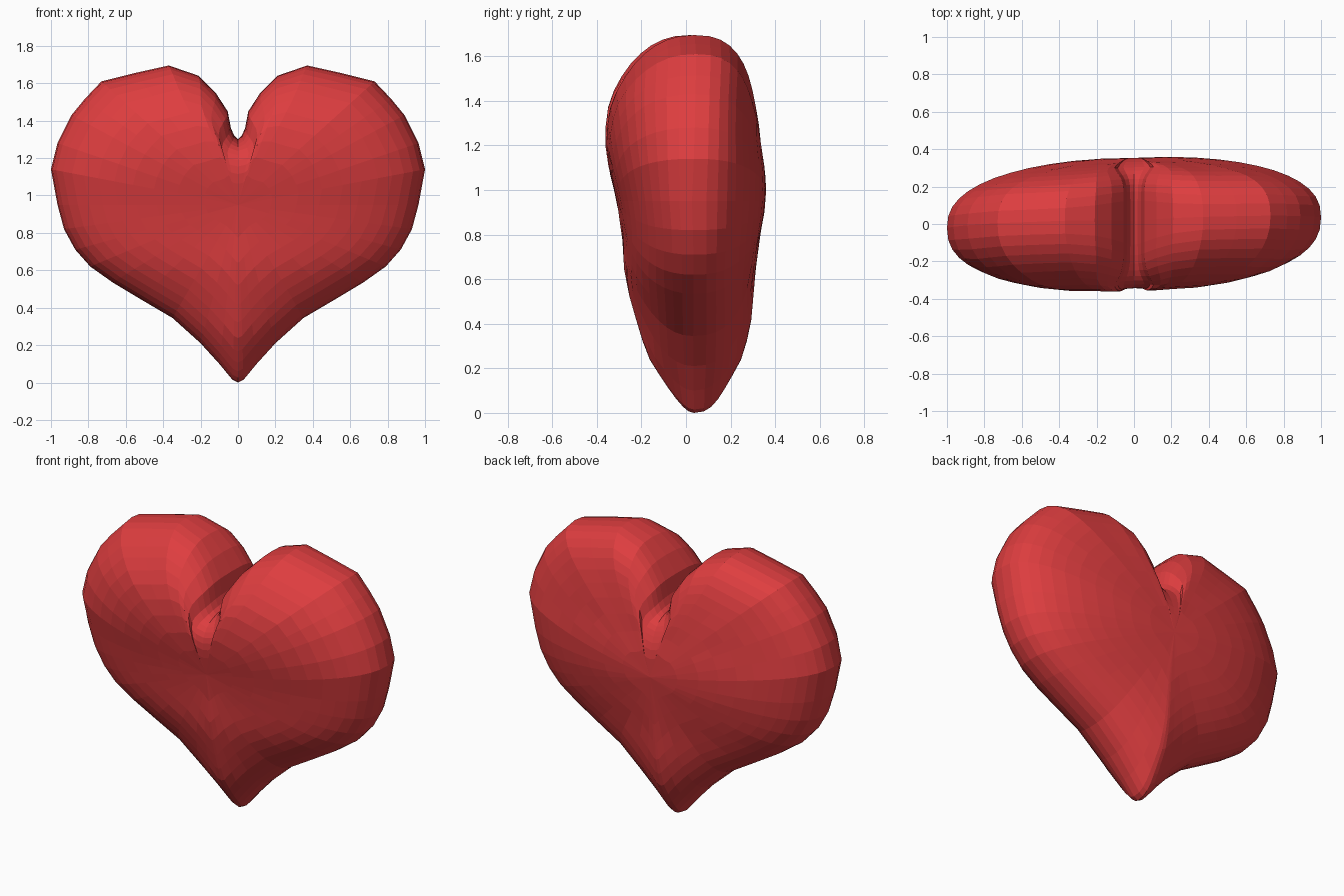
import bpy, bmesh, math

if "Cube" in bpy.data.objects:
    bpy.data.objects.remove(bpy.data.objects["Cube"])

CZ = 0.95      # height of the point the rings shrink towards
RINGS = 12     # rings from rim to centre on each side

# Right half of the heart outline (x, z), tip up to the notch
HALF = [(0, 0), (.03, .015), (.10, .10), (.20, .21), (.35, .345), (.52, .445),
        (.67, .535), (.79, .62), (.87, .71), (.93, .82), (.965, .95), (1, 1.14),
        (.965, 1.28), (.89, 1.43), (.82, 1.515), (.73, 1.61), (.55, 1.655),
        (.37, 1.695), (.21, 1.64), (.12, 1.55), (.055, 1.45), (.038, 1.36),
        (.02, 1.32), (0, 1.30)]
OUTLINE = HALF + [(-x, z) for x, z in HALF[-2:0:-1]]

# Depth of the front and back at each height
FRONT = [(0, .12), (.1, .165), (.25, .23), (.4, .25), (.6, .285), (.7, .286),
         (.8, .288), (.9, .30), (1, .32), (1.1, .347), (1.2, .368),
         (1.3, .38), (1.4, .39), (1.6, .37), (1.7, .36)]
BACK = [(0, .25), (.1, .275), (.25, .325), (.4, .33), (.6, .318), (.8, .335),
        (.9, .35), (1, .357), (1.1, .353), (1.2, .342), (1.4, .345),
        (1.6, .365), (1.7, .37)]


def lookup(table, z):
    for (a, va), (b, vb) in zip(table, table[1:]):
        if z <= b:
            t = max(0, (z - a) / (b - a))
            return va + (vb - va) * t
    return table[-1][1]


def surface_point(px, pz, t, side):
    """Point on the spoke towards the rim point; t = 0 rim, pi/2 centre."""
    ang = math.atan2(px, pz - CZ)
    p = 2.4 + 1.2 * math.exp(-(ang / .25) ** 2)       # blunter in the notch
    r = max(0, math.cos(t)) ** (2 / p)
    f = max(0, math.sin(t)) ** (2 / p)
    # Spokes beside the notch fan out inside, so the groove opens as a saddle
    s = min(1, max(0, (r - .72) / .28))
    s = s * s * (3 - 2 * s)
    fan = .1 * math.tanh(px / .03) * math.exp(-(ang / .35) ** 2) * (1 - s)
    if pz < CZ:
        fan = 0
    x, z = (px + fan) * r, CZ + (pz - CZ) * r
    depth = lookup(FRONT if side < 0 else BACK, z)
    mid = .028 * r ** 6 * abs(pz - CZ) / .75 + .028 * x
    return (x, side * depth * f + mid, z)


# Heart body: concentric rings on the front and back, sharing the rim
bm = bmesh.new()
n = len(OUTLINE)
rim = [bm.verts.new(surface_point(x, z, 0, 1)) for x, z in OUTLINE]
for side in (-1, 1):
    prev = rim
    for k in range(1, RINGS):
        t = math.pi / 2 * (k / RINGS)
        ring = [bm.verts.new(surface_point(x, z, t, side)) for x, z in OUTLINE]
        for i in range(n):
            j = (i + 1) % n
            bm.faces.new((prev[i], prev[j], ring[j], ring[i]))
        prev = ring
    centre = bm.verts.new(surface_point(0, 1.3, math.pi / 2, side))
    for i in range(n):
        bm.faces.new((prev[i], prev[(i + 1) % n], centre))
bmesh.ops.recalc_face_normals(bm, faces=bm.faces)

mesh = bpy.data.meshes.new("heart")
bm.to_mesh(mesh)
bm.free()
heart = bpy.data.objects.new("heart", mesh)
bpy.context.collection.objects.link(heart)

red = bpy.data.materials.new("heart red")
red.diffuse_color = (0.73, 0.047, 0.05, 1)
red.use_nodes = True
red.node_tree.nodes["Principled BSDF"].inputs["Base Color"].default_value = red.diffuse_color
mesh.materials.append(red)
